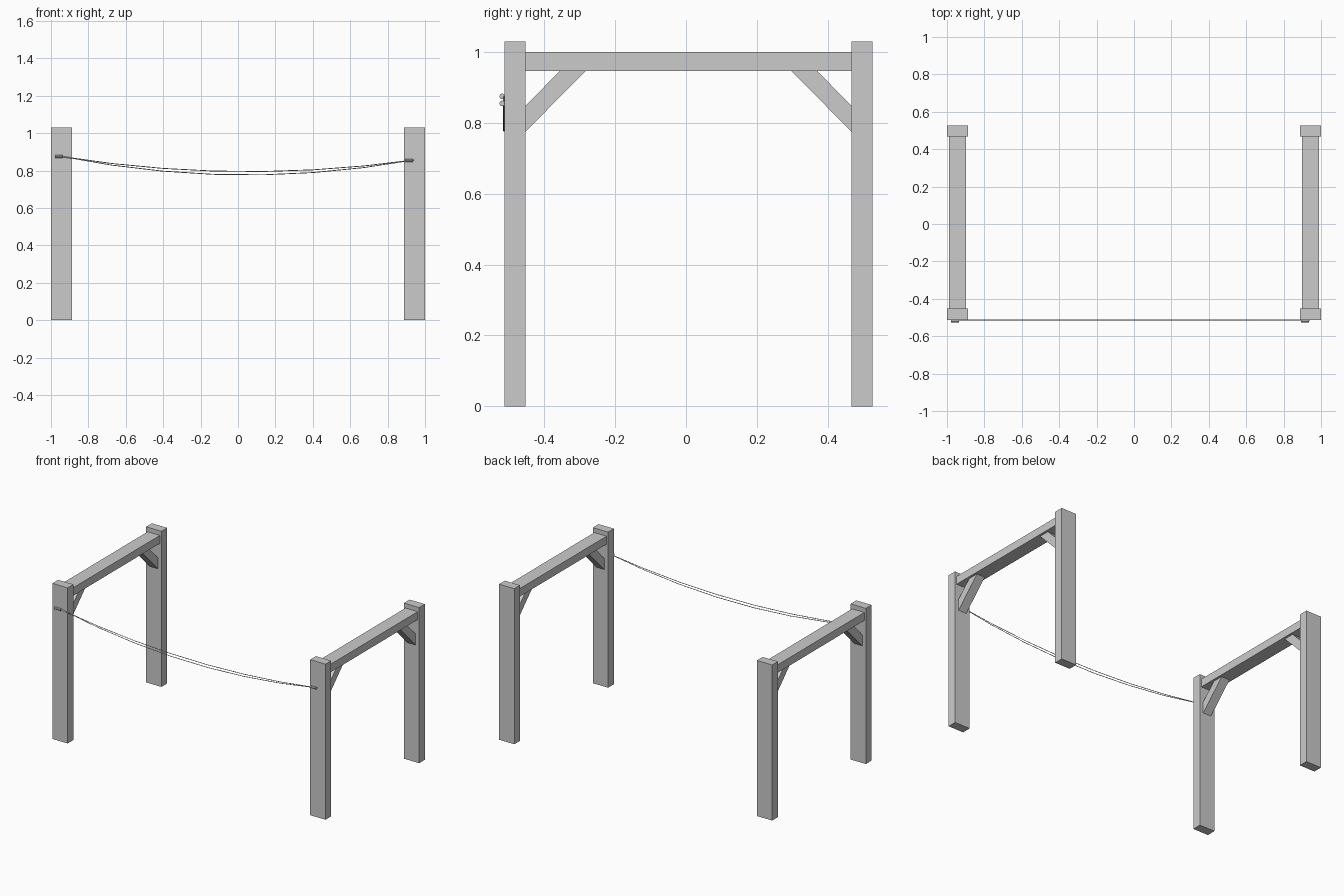
import bpy, math
from mathutils import Matrix

if "Cube" in bpy.data.objects:
    bpy.data.objects.remove(bpy.data.objects["Cube"])

Y0, Y1 = -0.453, 0.467      # inner faces of front and back posts
XC = 0.944                  # frame centre in x


def mesh_object(name, verts, faces):
    me = bpy.data.meshes.new(name)
    me.from_pydata(verts, [], faces)
    ob = bpy.data.objects.new(name, me)
    bpy.context.collection.objects.link(ob)
    return ob


def prism(name, profile, x, width):
    """Extrude a (y, z) profile along x, centred on x."""
    n = len(profile)
    verts = [(x + s * width / 2, y, z) for s in (-1, 1) for y, z in profile]
    faces = [tuple(range(n))[::-1], tuple(range(n, 2 * n))]
    faces += [(i, (i + 1) % n, (i + 1) % n + n, i + n) for i in range(n)]
    return mesh_object(name, verts, faces)


def rect(y0, y1, z0, z1):
    return [(y0, z0), (y1, z0), (y1, z1), (y0, z1)]


for side, x in (("left", -XC), ("right", XC)):
    # Posts
    prism(f"{side}_front_post", rect(Y0 - 0.06, Y0, 0, 1.03), x, 0.112)
    prism(f"{side}_back_post", rect(Y1, Y1 + 0.06, 0, 1.03), x, 0.112)
    # Top beam
    prism(f"{side}_beam", rect(Y0, Y1, 0.947, 1.0), x, 0.09)
    # Diagonal braces at both ends of the beam
    brace = [(0, 0.775), (0.17, 0.947), (0.097, 0.947), (0, 0.848)]
    prism(f"{side}_front_brace", [(Y0 + d, z) for d, z in brace], x, 0.06)
    prism(f"{side}_back_brace", [(Y1 - d, z) for d, z in brace][::-1], x, 0.06)

# Small insulators on the front posts
for side, x, z in (("left", -0.957, 0.875), ("right", 0.914, 0.855)):
    ring = [(-0.519 + 0.008 * math.cos(a), z + 0.008 * math.sin(a))
            for a in (math.tau * i / 8 for i in range(8))]
    prism(f"{side}_insulator", ring, x, 0.044)


# Two sagging wires of seven straight segments
def wire(name, sag, r=0.0022):
    xa, za, xb, zb, n = -0.94, 0.875, 0.94, 0.857, 7
    verts, faces = [], []
    for i in range(n + 1):
        t = i / n
        x, z = xa + (xb - xa) * t, za + (zb - za) * t - sag * 4 * t * (1 - t)
        verts += [(x, -0.514 + dy * r, z + dz * r)
                  for dy, dz in ((-1, 0), (0, -1), (1, 0), (0, 1))]
    for i in range(n):
        for k in range(4):
            a, b = i * 4 + k, i * 4 + (k + 1) % 4
            faces.append((a, b, b + 4, a + 4))
    faces += [(3, 2, 1, 0), tuple(range(4 * n, 4 * n + 4))]
    mesh_object(name, verts, faces)


wire("lower_wire", 0.089)
wire("upper_wire", 0.071)
